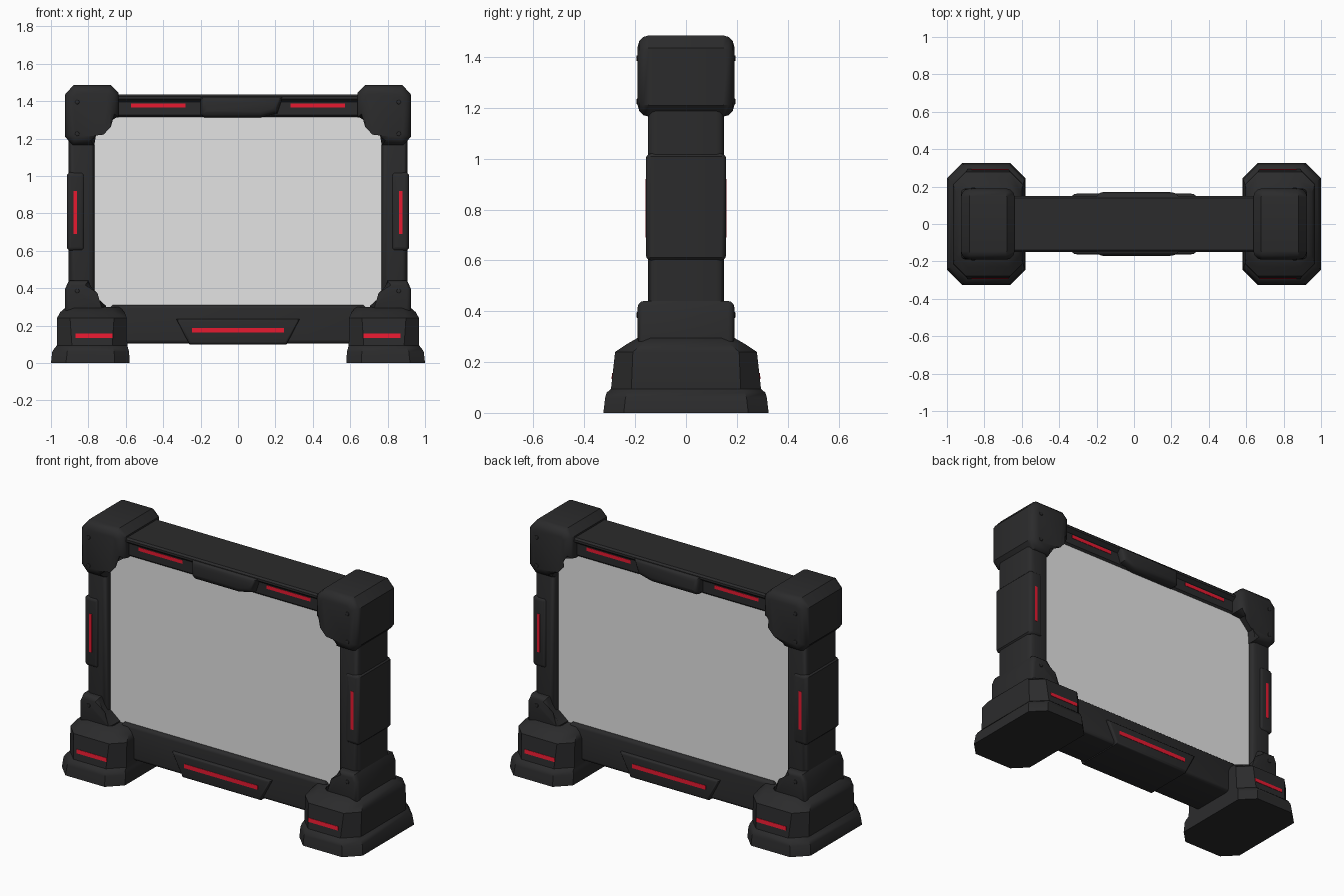
import bpy, bmesh, math

cube = bpy.data.objects.get("Cube")
if cube:
    bpy.data.objects.remove(cube, do_unlink=True)


def material(name, rgb, rough):
    m = bpy.data.materials.new(name)
    m.use_nodes = True
    m.diffuse_color = (*rgb, 1)
    bsdf = next(n for n in m.node_tree.nodes if n.type == 'BSDF_PRINCIPLED')
    bsdf.inputs["Base Color"].default_value = (*rgb, 1)
    bsdf.inputs["Roughness"].default_value = rough
    return m


DARK = material("charcoal", (0.024, 0.024, 0.025), 0.6)
RED = material("signal red", (0.8, 0.01, 0.03), 0.5)
PALE = material("pale grey", (0.77, 0.77, 0.77), 0.5)


def finish(name, bm, mat):
    bmesh.ops.recalc_face_normals(bm, faces=bm.faces[:])
    me = bpy.data.meshes.new(name)
    bm.to_mesh(me)
    bm.free()
    me.materials.append(mat)
    for p in me.polygons:
        p.use_smooth = True
    me.set_sharp_from_angle(angle=math.radians(35))
    ob = bpy.data.objects.new(name, me)
    bpy.context.collection.objects.link(ob)


def skin(bm, loops):
    """Join equal rings of points into a closed solid."""
    rings = [[bm.verts.new(p) for p in loop] for loop in loops]
    n = len(rings[0])
    for a, b in zip(rings, rings[1:]):
        for i in range(n):
            j = (i + 1) % n
            bm.faces.new((a[i], a[j], b[j], b[i]))
    return [bm.faces.new(rings[0]), bm.faces.new(rings[-1])]


def loft(name, loops, mat=DARK):
    bm = bmesh.new()
    skin(bm, loops)
    finish(name, bm, mat)


def prism(name, pts, y, mat=DARK, bevel=0.0):
    """Front-view outline extruded from -y to y, with rounded rims."""
    bm = bmesh.new()
    caps = skin(bm, [[(x, v, z) for x, z in pts] for v in (-y, y)])
    if bevel:
        rim = list({e for f in caps for e in f.edges})
        bmesh.ops.bevel(bm, geom=rim, offset=bevel, segments=3, profile=0.5,
                        affect='EDGES', clamp_overlap=True)
    finish(name, bm, mat)


def rect(x0, x1, z0, z1, c=0.0):
    """Rectangle with cut corners."""
    if not c:
        return [(x0, z0), (x1, z0), (x1, z1), (x0, z1)]
    return [(x0 + c, z0), (x1 - c, z0), (x1, z0 + c), (x1, z1 - c),
            (x1 - c, z1), (x0 + c, z1), (x0, z1 - c), (x0, z0 + c)]


def flip(pts, s):
    return [(x * s, z) for x, z in pts]


def strip(name, pts, y, lean=0.0):
    """Thin light plate on both the front and the back, following a leaning face."""
    z0 = pts[0][1]
    for s, side in ((-1, "front"), (1, "back")):
        loft(f"{side}_{name}",
             [[(x, s * (y + d - lean * (z - z0)), z) for x, z in pts] for d in (-0.005, 0.002)],
             RED)


# Screen
prism("screen", rect(-0.79, 0.79, 0.28, 1.34), 0.115, PALE)

# Top bar: wide roof over a set-back lower face
half = [(0.14, 1.435), (0.15, 1.425), (0.15, 1.412), (0.126, 1.394), (0.126, 1.325), (0.11, 1.31)]
section = half + [(-y, z) for y, z in reversed(half)]
loft("top_bar", [[(x, y, z) for y, z in section] for x in (-0.68, 0.68)])
prism("top_centre_block",
      [(-0.2, 1.425), (-0.2, 1.33), (-0.18, 1.312), (0.12, 1.312), (0.21, 1.335), (0.24, 1.425)],
      0.17, bevel=0.035)

# Bottom bar with its tapered centre block and light
prism("bottom_bar", rect(-0.68, 0.68, 0.105, 0.31, 0.01), 0.142, bevel=0.028)
prism("bottom_centre_block",
      [(-0.26, 0.1), (0.26, 0.1), (0.33, 0.235), (-0.33, 0.235)], 0.162, bevel=0.014)
strip("bottom_light", rect(-0.245, 0.245, 0.163, 0.188), 0.162)

# Foot cross-sections: height, inner x, outer x, half depth, corner cut
FOOT = [(0.0, 0.58, 1.0, 0.325, 0.08), (0.06, 0.582, 0.993, 0.318, 0.08),
        (0.08, 0.588, 0.98, 0.312, 0.08), (0.094, 0.592, 0.968, 0.295, 0.08),
        (0.24, 0.593, 0.968, 0.279, 0.07), (0.272, 0.608, 0.95, 0.23, 0.06),
        (0.298, 0.63, 0.92, 0.185, 0.05)]

GUARD = [(0.925, 1.21), (0.925, 1.435), (0.88, 1.485), (0.68, 1.485), (0.638, 1.445),
         (0.638, 1.312), (0.7, 1.308), (0.762, 1.24), (0.768, 1.165), (0.885, 1.165)]

COLLAR = [(0.925, 0.27), (0.925, 0.395), (0.905, 0.44), (0.8, 0.44),
          (0.772, 0.36), (0.705, 0.305), (0.705, 0.27)]

for s, side in ((1, "left"), (-1, "right")):
    # Foot
    loft(f"{side}_foot", [[(x * s, y, z) for x, y in rect(x0, x1, -hy, hy, c)]
                          for z, x0, x1, hy, c in FOOT])
    strip(f"{side}_foot_light", flip(rect(0.67, 0.87, 0.134, 0.157), s), 0.291, 0.11)

    # Post, its sleeve and the collar where it meets the foot
    prism(f"{side}_post", flip(rect(0.768, 0.905, 0.28, 1.22), s), 0.15, bevel=0.032)
    prism(f"{side}_post_sleeve", flip(rect(0.82, 0.913, 0.6, 1.02, 0.012), s),
          0.158, bevel=0.022)
    prism(f"{side}_collar", flip(COLLAR, s), 0.19, bevel=0.04)
    strip(f"{side}_post_light", flip(rect(0.861, 0.879, 0.69, 0.92), s), 0.158)

    # Corner guard and top bar light
    prism(f"{side}_corner_guard", flip(GUARD, s), 0.19, bevel=0.045)
    strip(f"{side}_top_light", flip(rect(0.28, 0.572, 1.367, 1.388), s), 0.126)

    # Bolts on the guard and collar
    for i, (bx, bz) in enumerate([(0.86, 1.395), (0.86, 1.225), (0.86, 0.385)]):
        ring = [(bx + 0.012 * math.cos(k * math.pi / 4), bz + 0.012 * math.sin(k * math.pi / 4))
                for k in range(8)]
        prism(f"{side}_bolt_{i + 1}", flip(ring, s), 0.194, bevel=0.003)
